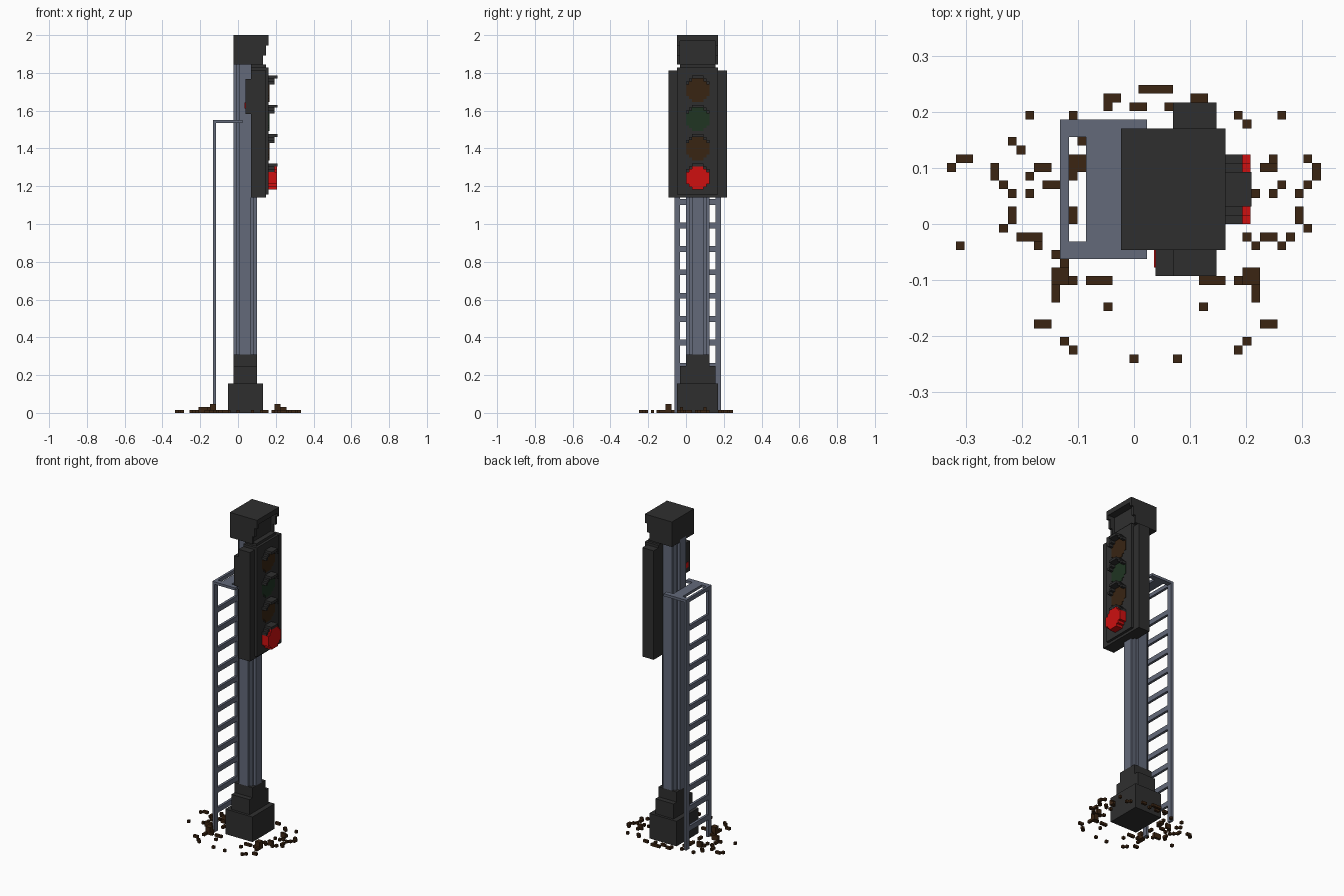
import bpy, bmesh
from mathutils import Vector

if "Cube" in bpy.data.objects:
    bpy.data.objects.remove(bpy.data.objects["Cube"], do_unlink=True)

V = 2 / 129          # size of one block
CX, CY = 2.5, 4      # pole axis, in blocks


def material(name, rgb):
    m = bpy.data.materials.new(name)
    m.use_nodes = True
    m.diffuse_color = (*rgb, 1)
    b = next(n for n in m.node_tree.nodes if n.type == 'BSDF_PRINCIPLED')
    b.inputs["Base Color"].default_value = (*rgb, 1)
    b.inputs["Roughness"].default_value = 0.8
    return m


DARK = material("dark_grey", (0.028, 0.028, 0.028))
STEEL = material("blue_grey_steel", (0.125, 0.143, 0.195))
RED = material("lit_red", (0.62, 0.005, 0.005))
AMBER = material("unlit_amber", (0.040, 0.018, 0.006))
GREEN = material("unlit_green", (0.014, 0.035, 0.016))
BROWN = material("rubble_brown", (0.044, 0.018, 0.006))


def blocks(name, boxes, mat):
    """One object from boxes given as (x0, x1, y0, y1, z0, z1) in blocks."""
    bm = bmesh.new()
    for x0, x1, y0, y1, z0, z1 in boxes:
        verts = bmesh.ops.create_cube(bm, size=1)["verts"]
        size = Vector((x1 - x0, y1 - y0, z1 - z0))
        mid = Vector((x0 + x1, y0 + y1, z0 + z1)) / 2
        for v in verts:
            v.co = (v.co * size + mid) * V
    me = bpy.data.meshes.new(name)
    bm.to_mesh(me)
    bm.free()
    me.materials.append(mat)
    ob = bpy.data.objects.new(name, me)
    bpy.context.collection.objects.link(ob)
    return ob


def prism(name, outline, z0, z1, mat):
    """Upright extrusion of an outline around the pole axis."""
    bm = bmesh.new()
    face = bm.faces.new([bm.verts.new(((CX + x) * V, (CY + y) * V, z0 * V))
                         for x, y in outline])
    top = bmesh.ops.extrude_face_region(bm, geom=[face])["geom"]
    for v in top:
        if isinstance(v, bmesh.types.BMVert):
            v.co.z = z1 * V
    bmesh.ops.recalc_face_normals(bm, faces=bm.faces)
    me = bpy.data.meshes.new(name)
    bm.to_mesh(me)
    bm.free()
    me.materials.append(mat)
    ob = bpy.data.objects.new(name, me)
    bpy.context.collection.objects.link(ob)


# Stepped base and pole with notched corners
blocks("base", [(-3.5, 8.5, -3, 11, 0, 10),
                (-1.5, 6.5, -2, 10, 10, 16),
                (-1.5, 6.5, 0, 8, 16, 20)], DARK)
corner = [(4, 2), (3, 2), (3, 3), (2, 3), (2, 4)]
outline = []
for sx, sy in ((1, 1), (-1, 1), (-1, -1), (1, -1)):
    pts = [(x * sx, y * sy) for x, y in corner]
    outline += pts if sx * sy > 0 else pts[::-1]
prism("pole", outline, 20, 120, STEEL)

# Hooded cap with stepped cheeks
cap = [(-1.5, 7.5, -3, 11, 119, 129), (7, 10.5, -3, 11, 127, 129)]
for y in (-3, 10):
    cap += [(7, 10.5, y, y + 1, 125.5, 127.5),
            (7, 9.5, y, y + 1, 122, 126),
            (7, 8.5, y, y + 1, 119, 122)]
blocks("cap", cap, DARK)

# Signal head
blocks("signal_housing", [(4.5, 9.5, -6, 14, 73.5, 117),
                          (4.5, 9.5, -3, 11, 117, 118),
                          (4.5, 9.5, -2, 10, 118, 119)], DARK)
blocks("signal_front_panel", [(9, 10.5, -3, 11, 74.5, 118)], DARK)
blocks("rear_box", [(2.5, 4.6, -6, -2, 102, 114)], DARK)
blocks("rear_lamp", [(2.3, 2.6, -5, -3, 104, 106)], RED)

# Lamps: stepped discs under stepped hoods
for name, mat, z, x1 in (("red", RED, 76.2, 13.4), ("lower_amber", AMBER, 86.2, 10.7),
                         ("green", GREEN, 96.2, 10.7), ("upper_amber", AMBER, 106.2, 10.7)):
    blocks(name + "_lamp", [(10, x1, 2, 6, z, z + 8),
                            (10, x1, 1, 7, z + 1, z + 7),
                            (10, x1, 0, 8, z + 2, z + 6)], mat)
    hood = [(10, 13.5, 2, 6, z + 8, z + 9)]
    for s in (-1, 1):
        for a, b, h, x in ((2, 3, 7, 12.5), (3, 4, 6, 12.5)):
            y0, y1 = sorted((CY + s * a, CY + s * b))
            hood.append((10, x, y0, y1, z + h, z + h + 1))
    blocks(name + "_hood", hood, DARK)

# Ladder with rails, rungs and the bracket to the pole
for name, y in (("right", -4), ("left", 10)):
    blocks("ladder_rail_" + name, [(-8.5, -7.5, y, y + 2, 0, 100)], STEEL)
    blocks("ladder_arm_" + name, [(-8.5, 1.5, y, y + 2, 99, 100)], STEEL)
blocks("ladder_rungs", [(-8.5, -7.5, -2, 10, 8 * k - 1, 8 * k + 1) for k in range(1, 12)]
       + [(-8.5, -7.5, -2, 10, 98.5, 100)], STEEL)
blocks("ladder_bracket", [(-5.5, -1.4, -2, 10, 99, 100)], STEEL)

# Rubble: single blocks (x, y)
singles = [(-21.5, 6), (-12.5, 12), (-7.5, 12), (-14.5, 9), (-13.5, 8), (-15.5, 4),
           (-14.5, 3), (-12.5, 5), (-12.5, 3), (-15.5, -1), (-11.5, -3), (-20.5, -3),
           (-6.5, 9), (-7.5, 5), (-3.5, 13), (3.5, 13), (12.5, 11), (11.5, 12),
           (16.5, 12), (19.5, 7), (19.5, 4), (18.5, 3), (15.5, 7), (16.5, 4),
           (15.5, 3), (13.5, 3), (19.5, -1), (17.5, -2), (16.5, -3), (13.5, -3),
           (12.5, -2), (11.5, -7), (-7.5, -7), (-8.5, -5), (-9.5, -4), (-3.5, -10),
           (7.5, -10), (-8.5, -14), (-7.5, -15), (11.5, -15), (12.5, -14),
           (-0.5, -16), (4.5, -16)]
# Rubble: larger pieces (x, y, width, depth, height)
pieces = [(-20.5, 7, 2, 1, 1), (-16.5, 5, 1, 2, 1), (-11.5, 6, 2, 1, 2), (-10.5, 4, 2, 1, 1),
          (-14.5, 0, 1, 2, 1), (-13.5, -2, 3, 1, 2), (-7.5, 6, 2, 2, 1), (-7.5, 0, 1, 2, 1),
          (-3.5, 14, 2, 1, 1), (0.5, 15, 4, 1, 1), (-0.5, 13, 2, 1, 1), (6.5, 14, 2, 1, 1),
          (20.5, 5, 1, 2, 1), (14.5, 6, 2, 1, 2), (18.5, 0, 1, 2, 1), (14.5, -2, 2, 1, 2),
          (12.5, -7, 2, 2, 3), (13.5, -9, 1, 2, 1), (-9.5, -7, 2, 2, 3), (-9.5, -9, 1, 2, 1),
          (-5.5, -7, 3, 1, 1), (7.5, -7, 3, 1, 1), (-11.5, -12, 2, 1, 1), (14.5, -12, 2, 1, 1)]
blocks("rubble", [(x, x + 1, y, y + 1, 0, 1) for x, y in singles]
       + [(x, x + w, y, y + d, 0, h) for x, y, w, d, h in pieces], BROWN)
